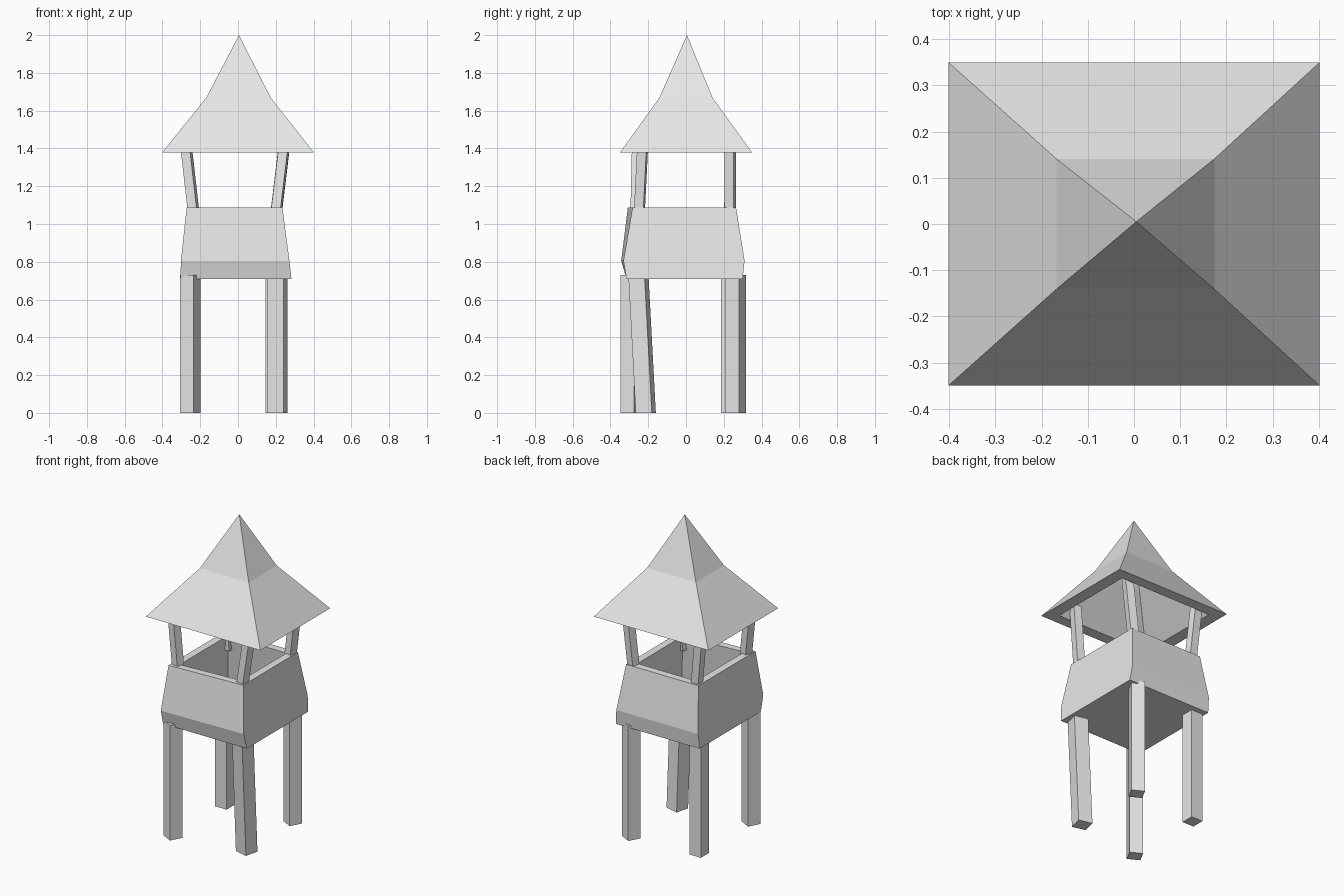
import bpy
import math
from mathutils import Vector, Matrix

cube = bpy.data.objects.get("Cube")
if cube:
    bpy.data.objects.remove(cube, do_unlink=True)

# Single plain colour
grey = bpy.data.materials.new("light grey")
grey.use_nodes = True
GREY = (0.8, 0.8, 0.8, 1)
grey.diffuse_color = GREY
grey.node_tree.nodes["Principled BSDF"].inputs["Base Color"].default_value = GREY


def ring(x0, x1, y0, y1, z, skew=0.0):
    """Four corners; skew pulls the front left corner back."""
    return [(x0, y0, z), (x1, y0 + skew, z), (x1, y1, z), (x0, y1, z)]


def loft(name, rings):
    """Skin a run of rings; a one-point ring makes a tip, a ring at an end is capped."""
    verts, faces, starts = [], [], []
    for r in rings:
        starts.append(len(verts))
        verts += r
    for k in range(len(rings) - 1):
        a, b = starts[k], starts[k + 1]
        for i in range(4):
            j = (i + 1) % 4
            if len(rings[k]) == 1:
                faces.append((a, b + j, b + i))
            elif len(rings[k + 1]) == 1:
                faces.append((a + i, a + j, b))
            else:
                faces.append((a + i, a + j, b + j, b + i))
    if len(rings[0]) == 4:
        faces.append((3, 2, 1, 0))
    if len(rings[-1]) == 4:
        s = starts[-1]
        faces.append((s, s + 1, s + 2, s + 3))
    mesh = bpy.data.meshes.new(name)
    mesh.from_pydata(verts, [], faces)
    mesh.materials.append(grey)
    obj = bpy.data.objects.new(name, mesh)
    bpy.context.collection.objects.link(obj)
    return obj


def beam(name, bottom, top, size, turn=0):
    """Square timber between two points, turned about the vertical."""
    rot = Matrix.Rotation(math.radians(turn), 3, 'Z')
    h = size / 2
    ends = []
    for c in (bottom, top):
        ends.append([tuple(Vector(c) + rot @ Vector(p)) for p in ring(-h, h, -h, h, 0)])
    return loft(name, ends)


# Legs
beam("front_right_leg", (-0.252, -0.292, 0), (-0.252, -0.292, 0.73), 0.08, -28)
beam("back_right_leg", (-0.25, 0.225, 0), (-0.25, 0.225, 0.73), 0.08)
beam("back_left_leg", (0.2, 0.263, 0), (0.2, 0.263, 0.73), 0.08, -28)
beam("front_left_leg", (0.21, -0.213, 0), (0.21, -0.252, 0.73), 0.088, -14)

# Open-topped cabin: outer shell, rim, inner shell and floor
loft("cabin", [
    ring(-0.305, 0.283, -0.315, 0.30, 0.71),
    ring(-0.302, 0.272, -0.343, 0.31, 0.805, 0.012),
    ring(-0.272, 0.235, -0.308, 0.265, 1.087, 0.025),
    ring(-0.225, 0.188, -0.262, 0.218, 1.087, 0.025),
    ring(-0.25, 0.225, -0.29, 0.26, 0.76, 0.012),
])

# Posts splaying out towards the roof
beam("front_right_post", (-0.228, -0.265, 1.0), (-0.278, -0.255, 1.44), 0.05, -15)
beam("back_right_post", (-0.228, 0.225, 1.0), (-0.272, 0.235, 1.44), 0.05)
beam("back_left_post", (0.195, 0.235, 1.0), (0.248, 0.235, 1.44), 0.05, -15)
beam("front_left_post", (0.195, -0.25, 1.0), (0.248, -0.228, 1.44), 0.05, -10)

# Hollow two-pitch roof: inner tip, inner slopes, flat eaves, outer slopes, tip
loft("roof", [
    [(0.005, 0.005, 1.88)],
    ring(-0.13, 0.13, -0.105, 0.105, 1.63),
    ring(-0.325, 0.325, -0.28, 0.28, 1.378),
    ring(-0.402, 0.402, -0.35, 0.35, 1.378),
    ring(-0.168, 0.174, -0.141, 0.141, 1.668),
    [(0.005, 0.005, 2.0)],
])
